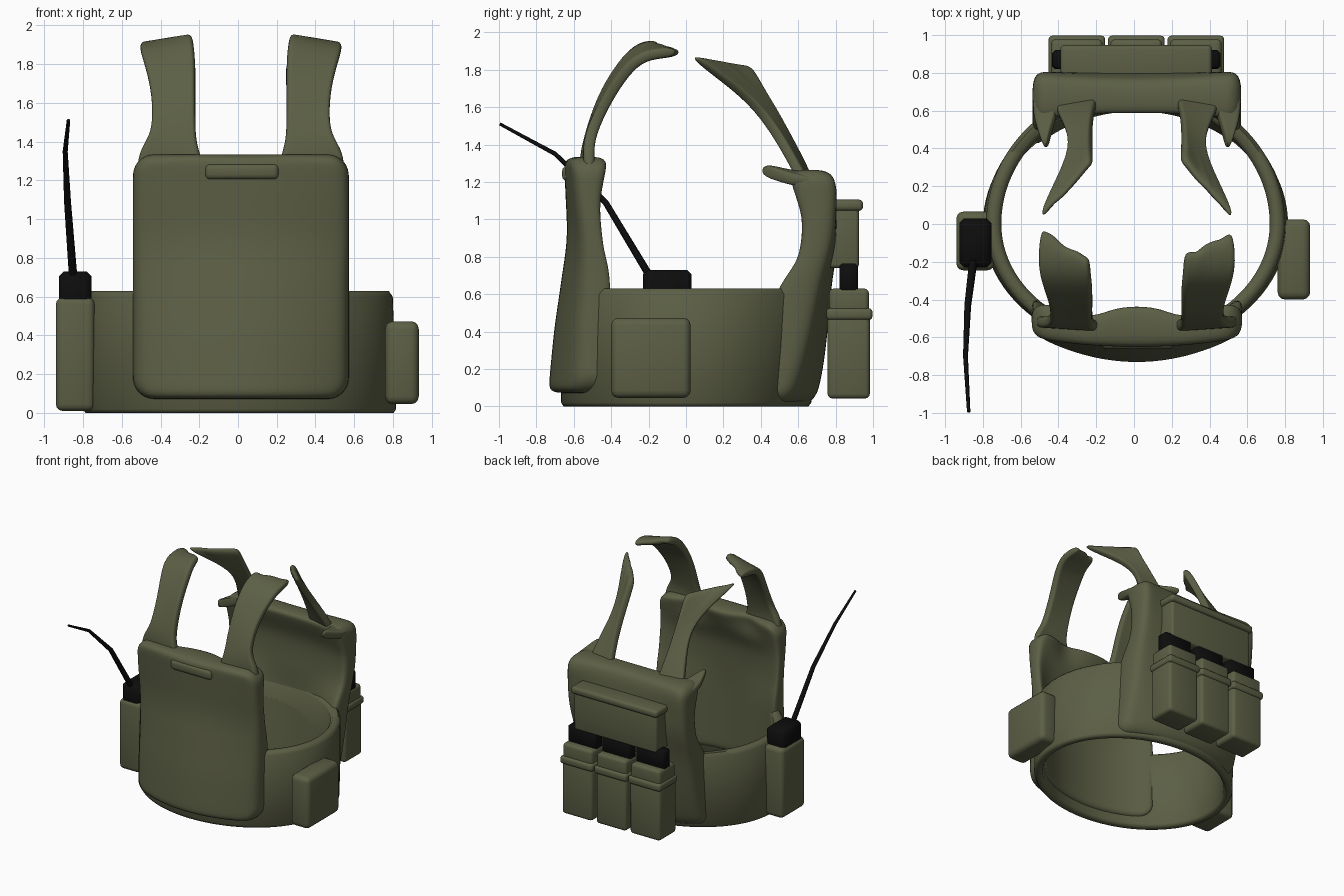
import bpy, bmesh, math, random
from mathutils import Vector

if "Cube" in bpy.data.objects:
    bpy.data.objects.remove(bpy.data.objects["Cube"])

random.seed(4)
CX = 0.015  # symmetry line of the vest


def material(name, rgb):
    m = bpy.data.materials.new(name)
    m.diffuse_color = (*rgb, 1)
    m.use_nodes = True
    m.node_tree.nodes["Principled BSDF"].inputs["Base Color"].default_value = m.diffuse_color
    return m


OLIVE = material("olive_fabric", (0.108, 0.115, 0.060))
BLACK = material("black_plastic", (0.004, 0.004, 0.004))


def finish(name, bm, mat, angle=60):
    bmesh.ops.remove_doubles(bm, verts=bm.verts, dist=0.0004)
    bmesh.ops.recalc_face_normals(bm, faces=bm.faces)
    me = bpy.data.meshes.new(name)
    bm.to_mesh(me)
    bm.free()
    me.materials.append(mat)
    ob = bpy.data.objects.new(name, me)
    bpy.context.collection.objects.link(ob)
    bpy.ops.object.select_all(action='DESELECT')
    ob.select_set(True)
    bpy.context.view_layer.objects.active = ob
    bpy.ops.object.shade_smooth_by_angle(angle=math.radians(angle))
    return ob


def box(name, x, y, z, mat=OLIVE, r=0.03, seg=3):
    """Rounded box from (min, max) ranges."""
    bm = bmesh.new()
    bmesh.ops.create_cube(bm, size=1)
    for v in bm.verts:
        v.co = [(a + b) / 2 + c * (b - a) for (a, b), c in zip((x, y, z), v.co)]
    bmesh.ops.bevel(bm, geom=bm.edges[:], offset=r, segments=seg, profile=0.5, affect='EDGES')
    return finish(name, bm, mat)


def spline(pts):
    """Smooth interpolation through (z, value) points."""
    n = len(pts)

    def slope(i):
        a, b = pts[max(i - 1, 0)], pts[min(i + 1, n - 1)]
        return (b[1] - a[1]) / (b[0] - a[0])

    def f(z):
        z = min(max(z, pts[0][0]), pts[-1][0])
        i = max(k for k in range(n - 1) if pts[k][0] <= z)
        (z0, v0), (z1, v1) = pts[i], pts[i + 1]
        h = z1 - z0
        t = (z - z0) / h
        return ((2*t**3 - 3*t**2 + 1) * v0 + (t**3 - 2*t**2 + t) * h * slope(i)
                + (3*t**2 - 2*t**3) * v1 + (t**3 - t**2) * h * slope(i + 1))
    return f


def panel(name, z0, z1, half, corner, outer, inner):
    """Pillow-edged panel between two surfaces y = f(x, z)."""
    bm = bmesh.new()
    nu, nv = 40, 44
    for side in (0, 1):
        grid = []
        for j in range(nv + 1):
            s = math.sin(math.pi / 2 * (2 * j / nv - 1))
            z = (z0 + z1) / 2 + s * (z1 - z0) / 2
            d = max(0, corner - min(z - z0, z1 - z))
            w = half - corner + math.sqrt(max(0, corner**2 - d**2))
            row = []
            for i in range(nu + 1):
                t = math.sin(math.pi / 2 * (2 * i / nu - 1))
                x = t * w
                k = (max(0, (1 - abs(t)**24) * (1 - abs(s)**36)))**0.4
                o, n = outer(x, z), inner(x, z)
                row.append(bm.verts.new((CX + x, (o + n) / 2 + (o - n) / 2 * k * (1 - 2 * side), z)))
            grid.append(row)
        for j in range(nv):
            for i in range(nu):
                bm.faces.new((grid[j][i], grid[j][i+1], grid[j+1][i+1], grid[j+1][i]))
    return finish(name, bm, OLIVE, 80)


def strap(name, side, inner, outer, thick, jag=0.0, cols=8):
    """Ribbon between two edge paths, thickened and smoothed."""
    bm = bmesh.new()
    rows = []
    for r, (a, b) in enumerate(zip(inner, outer)):
        a, b = Vector(a), Vector(b)
        row = []
        for c in range(cols + 1):
            p = a.lerp(b, c / cols)
            if r == len(inner) - 1:
                p.y += random.uniform(-jag, jag)
            row.append(bm.verts.new((CX + side * p.x, p.y, p.z)))
        rows.append(row)
    for p, q in zip(rows, rows[1:]):
        for c in range(cols):
            bm.faces.new((p[c], p[c+1], q[c+1], q[c]))
    ob = finish(name, bm, OLIVE, 80)
    m = ob.modifiers.new("thickness", 'SOLIDIFY')
    m.thickness, m.offset = thick, 0
    ob.modifiers.new("smooth", 'SUBSURF').levels = 2
    ob.modifiers["smooth"].render_levels = 2
    return ob


# waist band: oval ring, back half bulging toward the top
bm = bmesh.new()
N = 96
profile = [(0, 0.02), (0.012, 0.0), (0.05, 0.0), (0.065, 0.02), (0.075, 0.32), (0.085, 0.60),
           (0.065, 0.628), (0.025, 0.63), (0.005, 0.60), (0, 0.32)]
rings = []
for k in range(N):
    a = 2 * math.pi * k / N
    ring = []
    for d, z in profile:
        ry = 0.667 + (0.08 * z / 0.63 if math.sin(a) > 0 else 0)
        rx = 0.808 - 0.013 * z / 0.63
        ring.append(bm.verts.new((0.008 + (rx - d) * math.cos(a), (ry - d) * math.sin(a), z)))
    rings.append(ring)
P = len(profile)
for k in range(N):
    p, q = rings[k], rings[(k + 1) % N]
    for i in range(P):
        bm.faces.new((p[i], q[i], q[(i+1) % P], p[(i+1) % P]))
finish("waist_band", bm, OLIVE)


def oval(x, depth):
    return depth * math.sqrt(1 - (x / 0.73)**2)


def ramp(z, a, b):
    t = min(1, max(0, (z - a) / (b - a)))
    return t * t * (3 - 2 * t)


# front plate carrier, its inside following the band and bulging at the top edge
f_out = spline([(0.07, -0.737), (0.4, -0.705), (0.65, -0.67), (0.9, -0.638), (1.15, -0.645), (1.34, -0.655)])
f_cur = spline([(0.07, 0.5), (0.65, 0.36), (1.0, 0.22), (1.34, 0.14)])
f_in = spline([(0.6, -0.57), (1.0, -0.545), (1.2, -0.47), (1.34, -0.415)])
f_edge = spline([(0.6, -0.375), (0.72, -0.39), (0.9, -0.425), (1.1, -0.44), (1.34, -0.405)])


def front_inner(x, z):
    high = f_in(z) + (f_edge(z) - f_in(z)) * abs(x / 0.55)**3
    high -= 0.05 * math.exp(-((abs(x) - 0.25) / 0.12)**2) * ramp(z, 1.1, 1.3)
    low = -oval(x, 0.572)
    return low + (high - low) * ramp(z, 0.55, 0.85)


panel("front_panel", 0.072, 1.335, 0.557, 0.11,
      lambda x, z: f_out(z) + f_cur(z) * x * x, front_inner)

# back plate carrier
b_out = spline([(0.02, 0.675), (0.1, 0.71), (0.3, 0.745), (0.65, 0.78), (0.9, 0.812), (1.15, 0.79), (1.28, 0.755)])
b_cur = spline([(0.02, 0.5), (0.65, 0.2), (1.0, 0.03), (1.15, -0.07), (1.28, -0.1)])
b_in = spline([(0.6, 0.65), (1.0, 0.66), (1.2, 0.595), (1.28, 0.56)])
b_edge = spline([(0.6, 0.47), (0.72, 0.54), (0.85, 0.59), (1.0, 0.60), (1.15, 0.56), (1.28, 0.52)])


def back_inner(x, z):
    high = b_in(z) + (b_edge(z) - b_in(z)) * abs(x / 0.55)**3
    low = oval(x, 0.587 + 0.08 * z / 0.63)
    return low + (high - low) * ramp(z, 0.5, 0.8)


panel("back_panel", 0.02, 1.265, 0.552, 0.08,
      lambda x, z: b_out(z) - b_cur(z) * x * x, back_inner)

for s, tag in ((-1, "left"), (1, "right")):
    # front shoulder strap, torn diagonally at its end
    strap(f"front_strap_{tag}", s,
          [(0.19, -0.54, 1.22), (0.205, -0.54, 1.33), (0.232, -0.525, 1.40), (0.235, -0.49, 1.53),
           (0.235, -0.43, 1.69), (0.235, -0.34, 1.83), (0.245, -0.27, 1.91), (0.25, -0.17, 1.945)],
          [(0.54, -0.51, 1.22), (0.53, -0.52, 1.35), (0.47, -0.515, 1.43), (0.455, -0.48, 1.53),
           (0.465, -0.40, 1.68), (0.505, -0.30, 1.82), (0.525, -0.20, 1.885), (0.51, -0.03, 1.89)],
          0.06, 0.018)
    # back shoulder strap, ending in a point
    strap(f"back_strap_{tag}", s,
          [(0.205, 0.68, 1.15), (0.215, 0.635, 1.26), (0.235, 0.57, 1.39), (0.243, 0.47, 1.58),
           (0.243, 0.39, 1.72), (0.235, 0.335, 1.82)],
          [(0.44, 0.66, 1.15), (0.425, 0.60, 1.25), (0.39, 0.53, 1.38), (0.345, 0.42, 1.55),
           (0.385, 0.28, 1.69), (0.525, 0.005, 1.88)],
          0.055, 0.012)
    # small wing at each top corner of the back
    strap(f"back_shoulder_wing_{tag}", s,
          [(0.40, 0.70, 1.22), (0.42, 0.58, 1.235), (0.45, 0.50, 1.25), (0.475, 0.405, 1.27)],
          [(0.55, 0.70, 1.19), (0.55, 0.58, 1.205), (0.525, 0.50, 1.23), (0.49, 0.405, 1.265)],
          0.065, 0, 4)

# front grab handle
box("front_handle", (-0.17, 0.21), (-0.662, -0.60), (1.205, 1.285), r=0.025)

# side pouches and radio
box("radio_pouch", (-0.94, -0.74), (-0.245, 0.065), (0.01, 0.595), r=0.035)
box("radio", (-0.925, -0.755), (-0.23, 0.03), (0.50, 0.73), BLACK, 0.025, 1)
box("side_pouch", (0.76, 0.933), (-0.40, 0.025), (0.045, 0.473), r=0.04)

# tapered antenna
cu = bpy.data.curves.new("antenna", 'CURVE')
cu.dimensions = '3D'
cu.bevel_depth = 0.01
cu.bevel_resolution = 1
cu.use_fill_caps = True
sp = cu.splines.new('POLY')
path = [(-0.85, -0.19, 0.69, 2.2), (-0.88, -0.43, 1.09, 1.8),
        (-0.892, -0.70, 1.35, 1.3), (-0.875, -0.995, 1.51, 0.9)]
sp.points.add(len(path) - 1)
for pt, (x, y, z, r) in zip(sp.points, path):
    pt.co, pt.radius = (x, y, z, 1), r
cu.materials.append(BLACK)
bpy.context.collection.objects.link(bpy.data.objects.new("antenna", cu))

# three magazine pouches with lids on the back
for i, x in enumerate((-0.303, 0.012, 0.327)):
    n = i + 1
    box(f"magazine_pouch_{n}", (x - 0.14, x + 0.14), (0.757, 0.983), (0.042, 0.50), r=0.025)
    box(f"magazine_lid_{n}", (x - 0.137, x + 0.137), (0.765, 0.978), (0.48, 0.63), r=0.025)
    box(f"magazine_lid_rim_{n}", (x - 0.15, x + 0.15), (0.75, 0.997), (0.462, 0.525), r=0.02)
    box(f"magazine_{n}", (x - 0.13, x + 0.13), (0.82, 0.92), (0.60, 0.765), BLACK, 0.015, 1)

# upper back pouch and flap
box("upper_back_pouch", (-0.37, 0.395), (0.76, 0.925), (0.74, 1.08), r=0.02)
box("upper_back_flap", (-0.39, 0.412), (0.76, 0.947), (1.045, 1.105), r=0.022)
